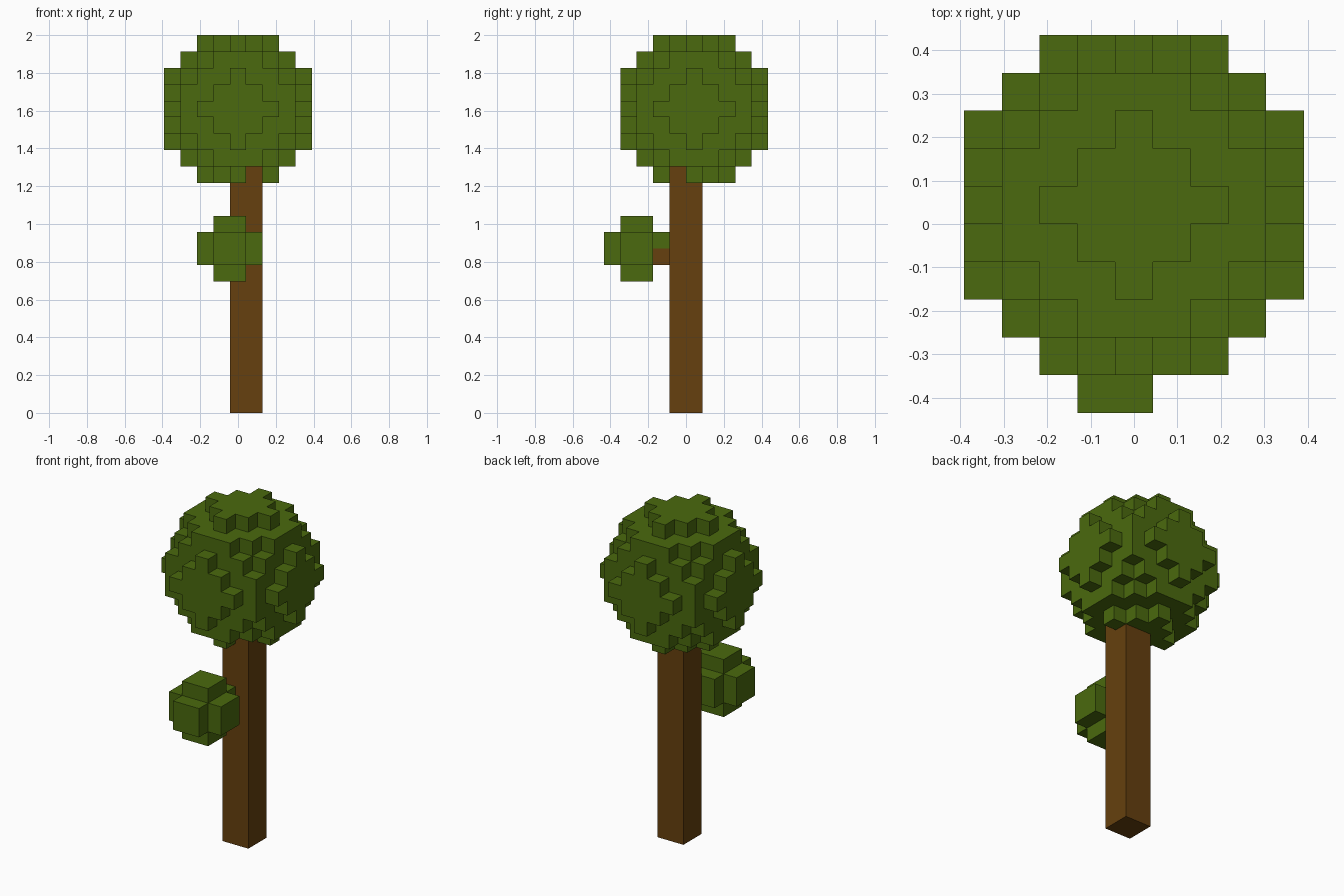
import bpy, bmesh
from mathutils import Vector

cube = bpy.data.objects.get("Cube")
if cube:
    bpy.data.objects.remove(cube, do_unlink=True)

V = 2 / 23  # edge length of one block


def material(name, rgb):
    m = bpy.data.materials.new(name)
    m.use_nodes = True
    m.diffuse_color = (*rgb, 1)
    m.node_tree.nodes["Principled BSDF"].inputs["Base Color"].default_value = (*rgb, 1)
    return m


leaf_green = material("leaf green", (0.069, 0.144, 0.0044))
bark_brown = material("bark brown", (0.133, 0.051, 0.0044))


def finish(name, bm, mat):
    mesh = bpy.data.meshes.new(name)
    bm.to_mesh(mesh)
    bm.free()
    mesh.materials.append(mat)
    obj = bpy.data.objects.new(name, mesh)
    bpy.context.collection.objects.link(obj)


def block(name, low, high, mat):
    """Box spanning whole block cells from low to high, inclusive."""
    bm = bmesh.new()
    bmesh.ops.create_cube(bm, size=1)
    for v in bm.verts:
        v.co = [V * (lo if c < 0 else hi + 1) for c, lo, hi in zip(v.co, low, high)]
        v.co.x -= V / 2
    finish(name, bm, mat)


def block_ball(name, centre, radius_sq, wood, mat):
    """Ball of blocks; only faces exposed to the air are made."""
    reach = range(-5, 6)
    base = [int(c // 1) for c in centre]
    cells = {c for c in ((base[0] + i, base[1] + j, base[2] + k)
                         for i in reach for j in reach for k in reach)
             if sum((a - b) ** 2 for a, b in zip(c, centre)) <= radius_sq} - wood
    bm = bmesh.new()
    for cell in cells:
        mid = Vector((cell[0], cell[1] + 0.5, cell[2] + 0.5))
        for axis in range(3):
            for sign in (-1, 1):
                n = Vector([sign if a == axis else 0 for a in range(3)])
                if tuple(int(c + d) for c, d in zip(cell, n)) in cells | wood:
                    continue
                u = Vector([1 if a == (axis + 1) % 3 else 0 for a in range(3)])
                w = n.cross(u)
                bm.faces.new([bm.verts.new((mid + (n + u * p + w * q) / 2) * V)
                              for p, q in ((-1, -1), (1, -1), (1, 1), (-1, 1))])
    bmesh.ops.remove_doubles(bm, verts=bm.verts, dist=V * 0.01)
    finish(name, bm, mat)


# Trunk and the short side branch
block("trunk", (0, -1, 0), (1, 0, 14), bark_brown)
block("branch", (0, -2, 9), (0, -2, 9), bark_brown)
wood = {(i, j, k) for i in (0, 1) for j in (-1, 0) for k in range(15)} | {(0, -2, 9)}

# Round crown and small leaf cluster
block_ball("crown", (0, 0, 18), 20.25, wood, leaf_green)
block_ball("side_leaf_cluster", (-0.5, -3.5, 9.5), 2.8, wood, leaf_green)
